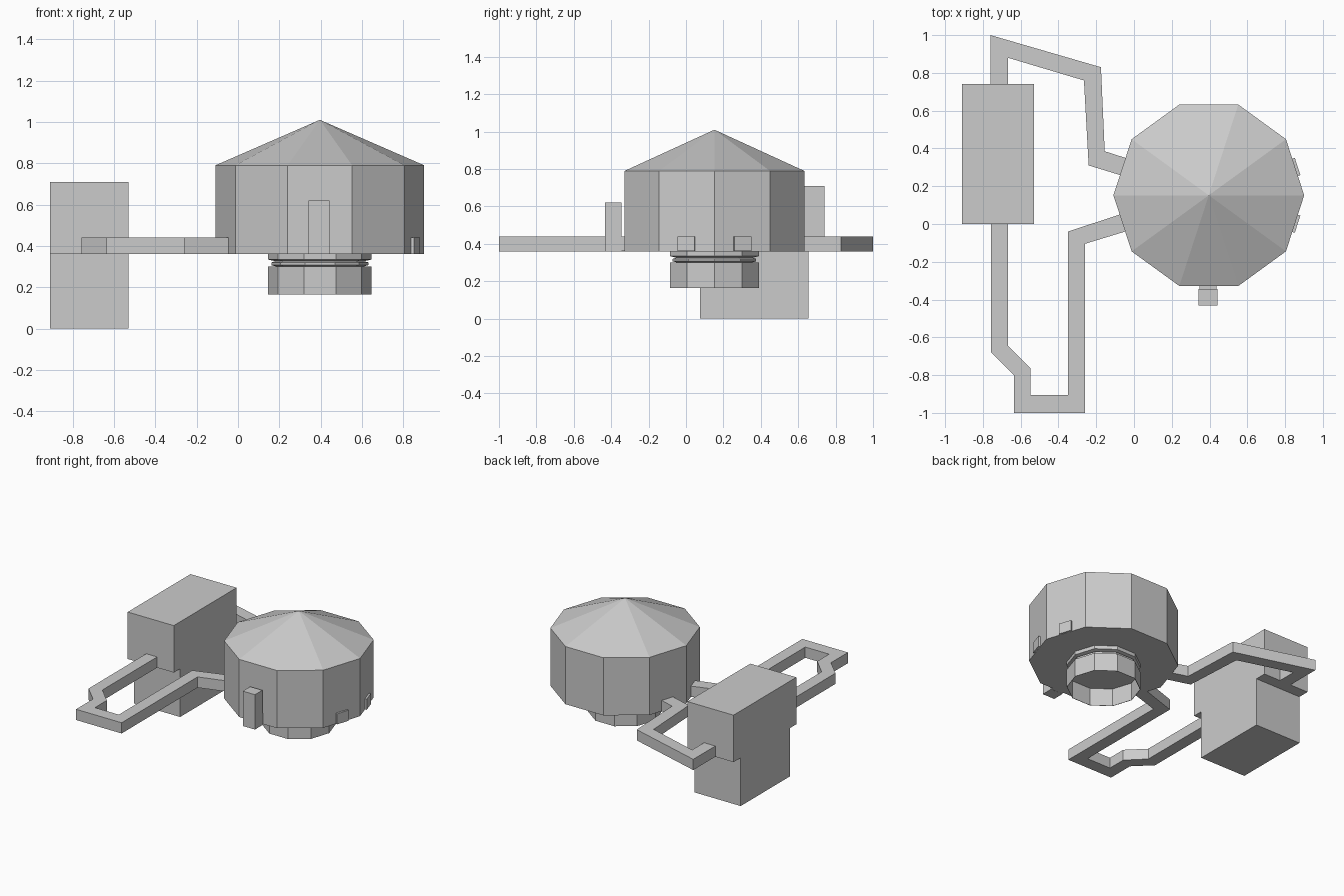
import bpy, bmesh, math
from mathutils import Matrix

if "Cube" in bpy.data.objects:
    bpy.data.objects.remove(bpy.data.objects["Cube"])

CX, CY, SIDES = 0.396, 0.152, 10


def finish(name, bm):
    bmesh.ops.recalc_face_normals(bm, faces=bm.faces)
    me = bpy.data.meshes.new(name)
    bm.to_mesh(me)
    bm.free()
    ob = bpy.data.objects.new(name, me)
    bpy.context.collection.objects.link(ob)
    return ob


def box(name, lo, hi):
    bm = bmesh.new()
    bmesh.ops.create_cube(bm, size=1)
    for v in bm.verts:
        v.co = [lo[i] + (v.co[i] + 0.5) * (hi[i] - lo[i]) for i in range(3)]
    return finish(name, bm)


def prism(name, outline, z0, z1):
    bm = bmesh.new()
    face = bm.faces.new([bm.verts.new((x, y, z0)) for x, y in outline])
    ext = bmesh.ops.extrude_face_region(bm, geom=[face], use_keep_orig=True)
    for v in ext["geom"]:
        if isinstance(v, bmesh.types.BMVert):
            v.co.z = z1
    return finish(name, bm)


def lathe(name, profile):
    """Revolve (radius, z) points into a ten-sided body about the tank axis."""
    bm = bmesh.new()
    rings = []
    for r, z in profile:
        n = 1 if r == 0 else SIDES
        rings.append([bm.verts.new((CX + r * math.cos(2 * math.pi * i / SIDES),
                                    CY + r * math.sin(2 * math.pi * i / SIDES), z))
                      for i in range(n)])
    for a, b in zip(rings, rings[1:]):
        for i in range(SIDES):
            j = (i + 1) % SIDES
            quad = [a[i % len(a)], a[j % len(a)], b[j % len(b)], b[i % len(b)]]
            bm.faces.new(list(dict.fromkeys(quad)))
    return finish(name, bm)


# Drum with conical roof
lathe("drum", [(0, 0.36), (0.505, 0.36), (0.505, 0.79), (0, 1.01)])

# Hollow collar under the drum, with a thin ring in its neck
lathe("collar", [(0, 0.30), (0.25, 0.30), (0.25, 0.165),
                 (0.247, 0.165), (0.247, 0.297), (0, 0.297)])
lathe("neck", [(0.21, 0.30), (0.235, 0.307), (0.235, 0.32), (0.215, 0.326),
               (0.25, 0.334), (0.25, 0.36)])

# Side block: wide upper part on a narrower base
box("block_upper", (-0.91, 0.0, 0.36), (-0.53, 0.74, 0.71))
box("block_base", (-0.91, 0.075, 0.0), (-0.53, 0.655, 0.36))

# Square-section ducts joining block and drum
prism("back_duct", [(-0.76, 0.72), (-0.76, 1.0), (-0.175, 0.83), (-0.155, 0.385),
                    (-0.03, 0.345), (-0.06, 0.255), (-0.24, 0.31), (-0.265, 0.76),
                    (-0.667, 0.88), (-0.667, 0.72)], 0.36, 0.44)
prism("front_duct", [(-0.757, 0.02), (-0.757, -0.68), (-0.636, -0.80), (-0.636, -1.0),
                     (-0.26, -1.0), (-0.26, -0.105), (-0.03, -0.035), (-0.06, 0.055),
                     (-0.35, -0.04), (-0.35, -0.905), (-0.547, -0.905), (-0.547, -0.765),
                     (-0.667, -0.645), (-0.667, 0.02)], 0.36, 0.44)

# Short outlet stubs on the right of the drum
for side, label in ((1, "back"), (-1, "front")):
    ang = side * math.radians(18)
    apothem = 0.505 * math.cos(math.pi / SIDES)
    ob = box(label + "_outlet", (apothem - 0.02, -0.048, 0.361), (apothem + 0.014, 0.048, 0.44))
    ob.data.transform(Matrix.Translation((CX, CY, 0)) @ Matrix.Rotation(ang, 4, "Z"))

# Front chimney box and its link to the drum
box("chimney", (0.342, -0.432, 0.36), (0.442, -0.345, 0.62))
box("chimney_link", (0.347, -0.345, 0.361), (0.437, -0.32, 0.44))
